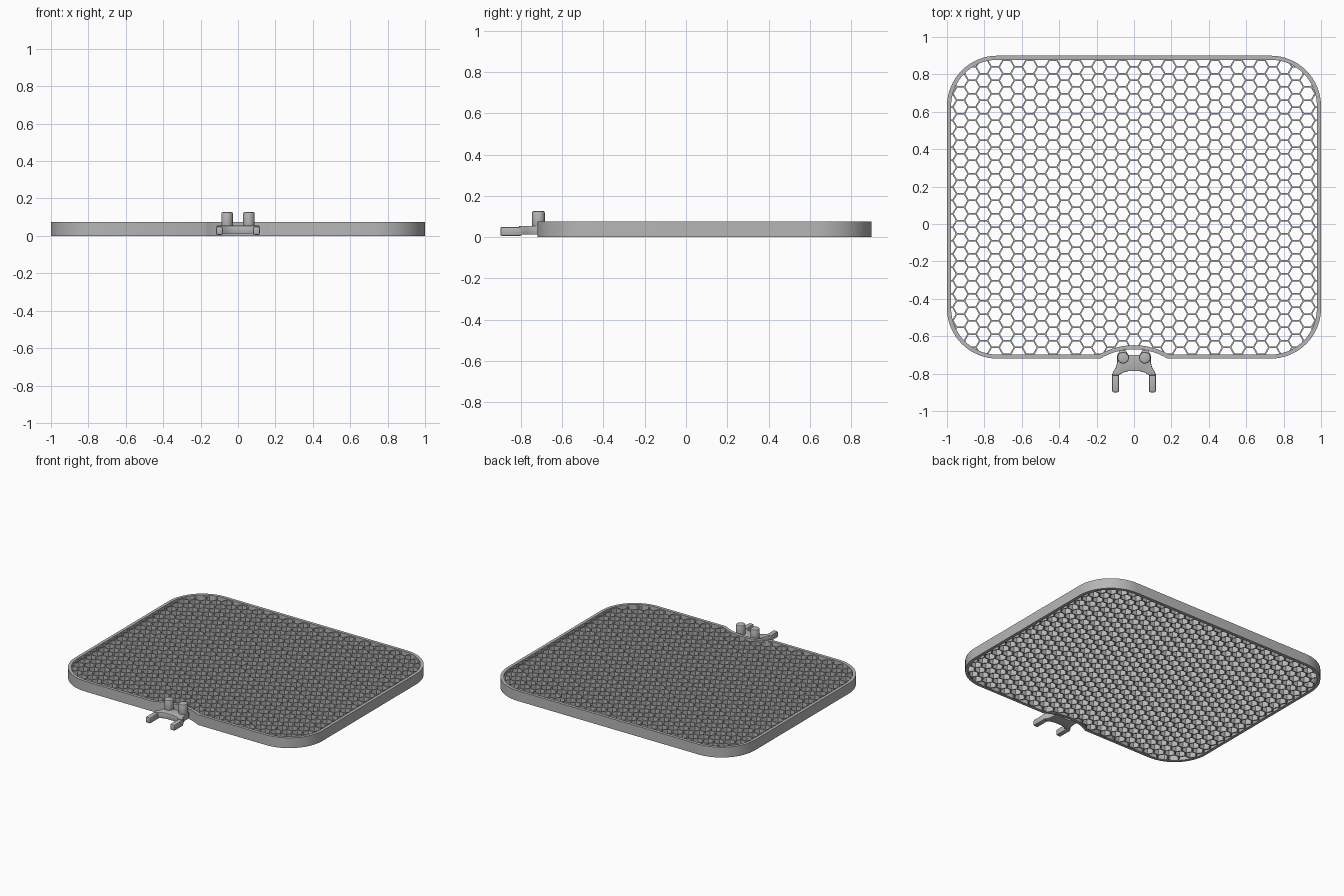
import bpy, bmesh, math
from math import sin, cos, pi, sqrt, atan2

cube = bpy.data.objects.get("Cube")
if cube:
    bpy.data.objects.remove(cube, do_unlink=True)

grey = bpy.data.materials.new("grey plastic")
grey.use_nodes = True
grey.diffuse_color = (0.47, 0.47, 0.47, 1)
for node in grey.node_tree.nodes:
    if node.type == 'BSDF_PRINCIPLED':
        node.inputs["Base Color"].default_value = grey.diffuse_color

FRONT, BACK, SIDE = -0.72, 0.90, 1.0      # outline limits
CORNER = 0.27
NOTCH_Y, NOTCH_R = -1.02, 0.35            # centre and radius of the front notch
RIM, HEIGHT, MESH_TOP = 0.022, 0.075, 0.066
PITCH, WALL = 0.0714, 0.008               # honeycomb cell pitch and wall


def finish(name, bm):
    bmesh.ops.recalc_face_normals(bm, faces=bm.faces)
    mesh = bpy.data.meshes.new(name)
    bm.to_mesh(mesh)
    bm.free()
    mesh.materials.append(grey)
    obj = bpy.data.objects.new(name, mesh)
    bpy.context.collection.objects.link(obj)
    return obj


def activate(obj):
    bpy.ops.object.select_all(action='DESELECT')
    obj.select_set(True)
    bpy.context.view_layer.objects.active = obj


def smooth(obj):
    activate(obj)
    bpy.ops.object.shade_smooth_by_angle(angle=math.radians(30))


def add_prism(bm, points, z0, z1):
    low = [bm.verts.new((x, y, z0)) for x, y in points]
    high = [bm.verts.new((x, y, z1)) for x, y in points]
    bm.faces.new(low[::-1])
    bm.faces.new(high)
    for i in range(len(points)):
        j = (i + 1) % len(points)
        bm.faces.new((low[i], low[j], high[j], high[i]))


def prism(name, points, z0, z1, bevel=0):
    bm = bmesh.new()
    add_prism(bm, points, z0, z1)
    obj = finish(name, bm)
    if bevel:
        mod = obj.modifiers.new("soft edges", 'BEVEL')
        mod.width, mod.segments, mod.limit_method = bevel, 2, 'ANGLE'
        activate(obj)
        bpy.ops.object.modifier_apply(modifier=mod.name)
        smooth(obj)
    return obj


def arc(cx, cy, r, a0, a1, steps):
    return [(cx + r * cos(a0 + (a1 - a0) * i / steps),
             cy + r * sin(a0 + (a1 - a0) * i / steps)) for i in range(steps + 1)]


def outline(inset):
    """Rounded rectangle with a shallow notch in the front edge."""
    pts = []
    x, back, front = SIDE - CORNER, BACK - CORNER, FRONT + CORNER
    corners = ((x, front), (x, back), (-x, back), (-x, front))
    for i, (cx, cy) in enumerate(corners):
        start = (i - 1) * pi / 2
        pts += arc(cx, cy, CORNER - inset, start, start + pi / 2, 16)
    r = NOTCH_R + inset
    dy = FRONT + inset - NOTCH_Y
    a = atan2(dy, sqrt(r * r - dy * dy))
    return pts + arc(0, NOTCH_Y, r, pi - a, a, 16)


# Rim
bm = bmesh.new()
loops = []
for inset, z in ((0, 0), (0, HEIGHT), (RIM, HEIGHT), (RIM, 0)):
    loops.append([bm.verts.new((x, y, z)) for x, y in outline(inset)])
count = len(loops[0])
for k in range(4):
    a, b = loops[k], loops[(k + 1) % 4]
    for i in range(count):
        j = (i + 1) % count
        bm.faces.new((a[i], a[j], b[j], b[i]))
smooth(finish("rim", bm))

# Honeycomb: a plate with hexagonal holes
honeycomb = prism("honeycomb", outline(RIM * 0.6), 0.002, MESH_TOP)
bm = bmesh.new()
radius = (PITCH - WALL) / sqrt(3)
step = PITCH * sqrt(3) / 2
for col in range(-16, 17):
    for row in range(-13, 14):
        cx = col * step
        cy = 0.09 + (row + (col % 2) / 2) * PITCH
        add_prism(bm, arc(cx, cy, radius, 0, 5 * pi / 3, 5), -0.05, 0.15)
cutter = finish("hole_cutter", bm)
cutter.hide_render = True
mod = honeycomb.modifiers.new("holes", 'BOOLEAN')
mod.operation, mod.solver, mod.object = 'DIFFERENCE', 'MANIFOLD', cutter
activate(honeycomb)
bpy.ops.object.modifier_apply(modifier=mod.name)
bpy.data.objects.remove(cutter, do_unlink=True)

# Bracket body: half profile mirrored across x
half = [(0.03, -0.787), (0.06, -0.795), (0.08, -0.81), (0.115, -0.81),
        (0.112, -0.79), (0.098, -0.77), (0.09, -0.74), (0.09, -0.70),
        (0.075, -0.675), (0.045, -0.675), (0.03, -0.70)]
body = half + [(-x, y) for x, y in reversed(half)]
prism("bracket_body", body, 0.012, 0.055, 0.005)

# Prongs and pegs
for side, label in ((1, "left"), (-1, "right")):
    x0, x1 = sorted((side * 0.08, side * 0.117))
    prong = [(x0, -0.90), (x1, -0.90), (x1, -0.795), (x0, -0.795)]
    prism(label + "_prong", prong, 0.006, 0.05, 0.008)
    peg = arc(side * 0.058, -0.715, 0.031, 0, 2 * pi * 23 / 24, 23)
    prism(label + "_peg", peg, 0.04, 0.127, 0.008)
